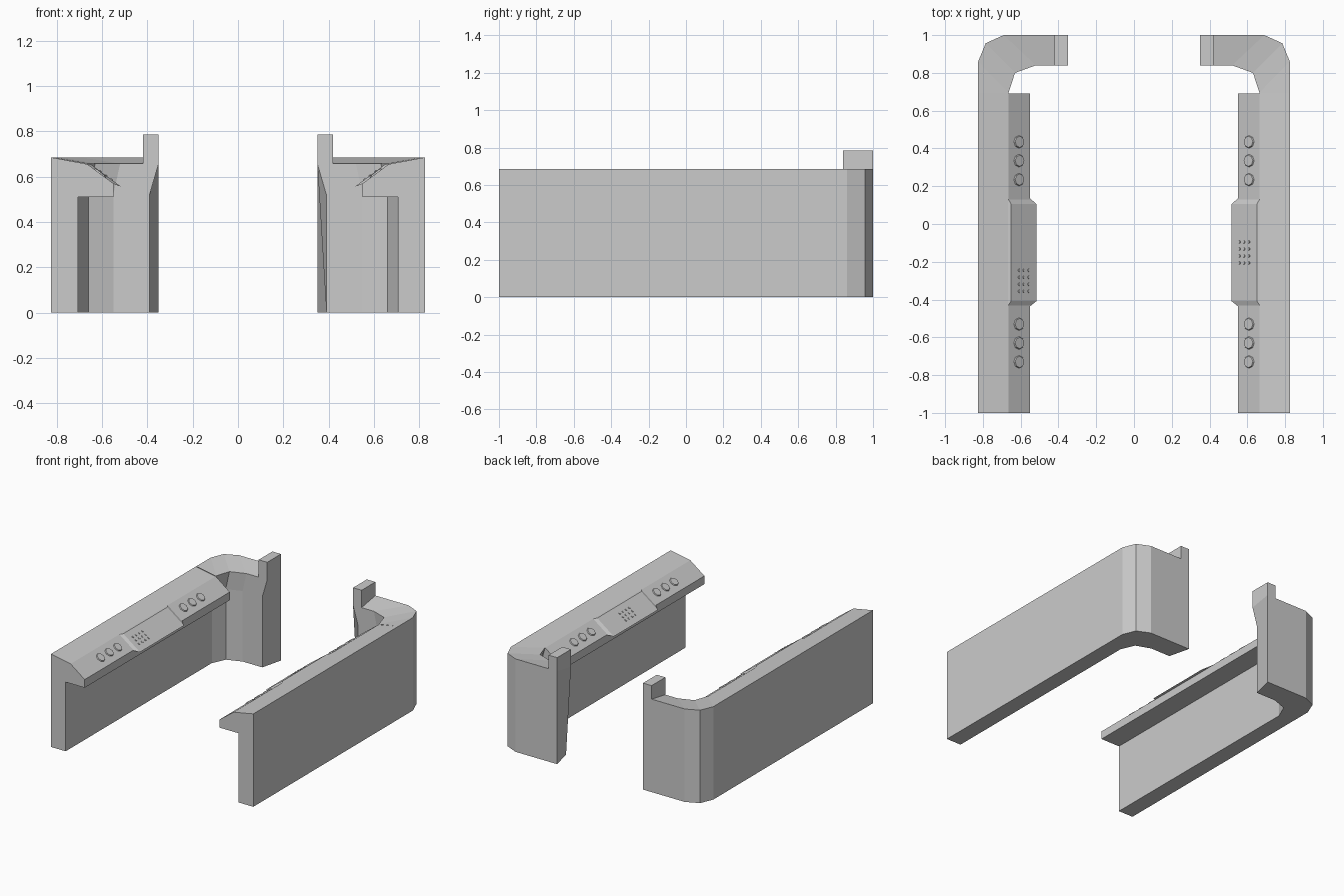
import bpy, bmesh, math
from mathutils import Matrix, Vector

if "Cube" in bpy.data.objects:
    bpy.data.objects.remove(bpy.data.objects["Cube"])

SLOPE = 0.085 / 0.115                                # fall of the slanted lip
TILT = Matrix.Rotation(math.atan(SLOPE), 4, 'Y')


def lip_z(x):
    return 0.655 - SLOPE * (x + 0.665)


def finish(name, bm, side):
    """Put the part on the left (1) or mirror it to the right (-1)."""
    for v in bm.verts:
        v.co.x *= side
    bmesh.ops.recalc_face_normals(bm, faces=bm.faces)
    me = bpy.data.meshes.new(name)
    bm.to_mesh(me)
    bm.free()
    ob = bpy.data.objects.new(name, me)
    bpy.context.collection.objects.link(ob)
    return ob


def loft(name, sections, side, caps=(True, True)):
    """Skin a list of matching closed cross-sections."""
    bm = bmesh.new()
    rings = [[bm.verts.new(p) for p in s] for s in sections]
    n = len(rings[0])
    for a, b in zip(rings, rings[1:]):
        for i in range(n):
            j = (i + 1) % n
            bm.faces.new((a[i], a[j], b[j], b[i]))
    if caps[0]:
        bm.faces.new(rings[0])
    if caps[1]:
        bm.faces.new(rings[-1])
    return finish(name, bm, side)


def studs(name, spots, r1, r2, height, lift, sides, side):
    """Small tapered discs lying on the slanted lip."""
    bm = bmesh.new()
    for x, y in spots:
        m = Matrix.Translation(Vector((x, y, lip_z(x) + lift))) @ TILT
        bmesh.ops.create_cone(bm, cap_ends=True, segments=sides, radius1=r1,
                              radius2=r2, depth=height, matrix=m)
    finish(name, bm, side)


for side, tag, dot_y in ((1, "left", -0.245), (-1, "right", -0.095)):
    # straight wall with overhanging slanted lip
    profile = [(-0.825, 0), (-0.825, 0.685), (-0.665, 0.655), (-0.55, 0.57),
               (-0.55, 0.51), (-0.705, 0.51), (-0.705, 0)]
    loft(tag + "_wall", [[(x, y, z) for x, z in profile] for y in (-1, 0.69)], side)

    # curved corner and end arm: outer, upper inner and lower inner plan points
    plan = [((-0.825, 0.69), (-0.665, 0.69), (-0.705, 0.69)),
            ((-0.825, 0.86), (-0.664, 0.695), (-0.704, 0.70)),
            ((-0.785, 0.957), (-0.63, 0.80), (-0.66, 0.80)),
            ((-0.69, 1.0), (-0.52, 0.84), (-0.55, 0.84)),
            ((-0.35, 1.0), (-0.35, 0.84), (-0.39, 0.84))]
    loft(tag + "_corner_arm",
         [[(*o, 0), (*o, 0.685), (*u, 0.657), (*l, 0.52), (*l, 0)] for o, u, l in plan],
         side, caps=(False, True))

    # upright tab on the arm end
    loft(tag + "_tab", [[(x, 0.84, 0.657), (x, 1, 0.685), (x, 1, 0.785), (x, 0.84, 0.785)]
                        for x in (-0.42, -0.35)], side)

    # raised bevelled pad on the lip
    base = [(x, y, lip_z(x) - 0.002) for x, y in
            ((-0.668, -0.435), (-0.55, -0.435), (-0.55, 0.135), (-0.668, 0.135))]
    top = [(x, y, lip_z(x) + 0.011) for x, y in
           ((-0.65, -0.407), (-0.515, -0.407), (-0.515, 0.105), (-0.65, 0.105))]
    loft(tag + "_pad", [base, top], side)

    # round buttons either side of the pad
    studs(tag + "_buttons",
          [(-0.608, y) for y in (0.435, 0.335, 0.235, -0.53, -0.63, -0.73)],
          0.036, 0.03, 0.01, 0.002, 8, side)

    # grid of tiny dots on the pad
    studs(tag + "_pad_dots",
          [(-0.607 + 0.025 * i, dot_y - 0.037 * j) for i in range(3) for j in range(4)],
          0.009, 0.007, 0.006, 0.012, 6, side)
